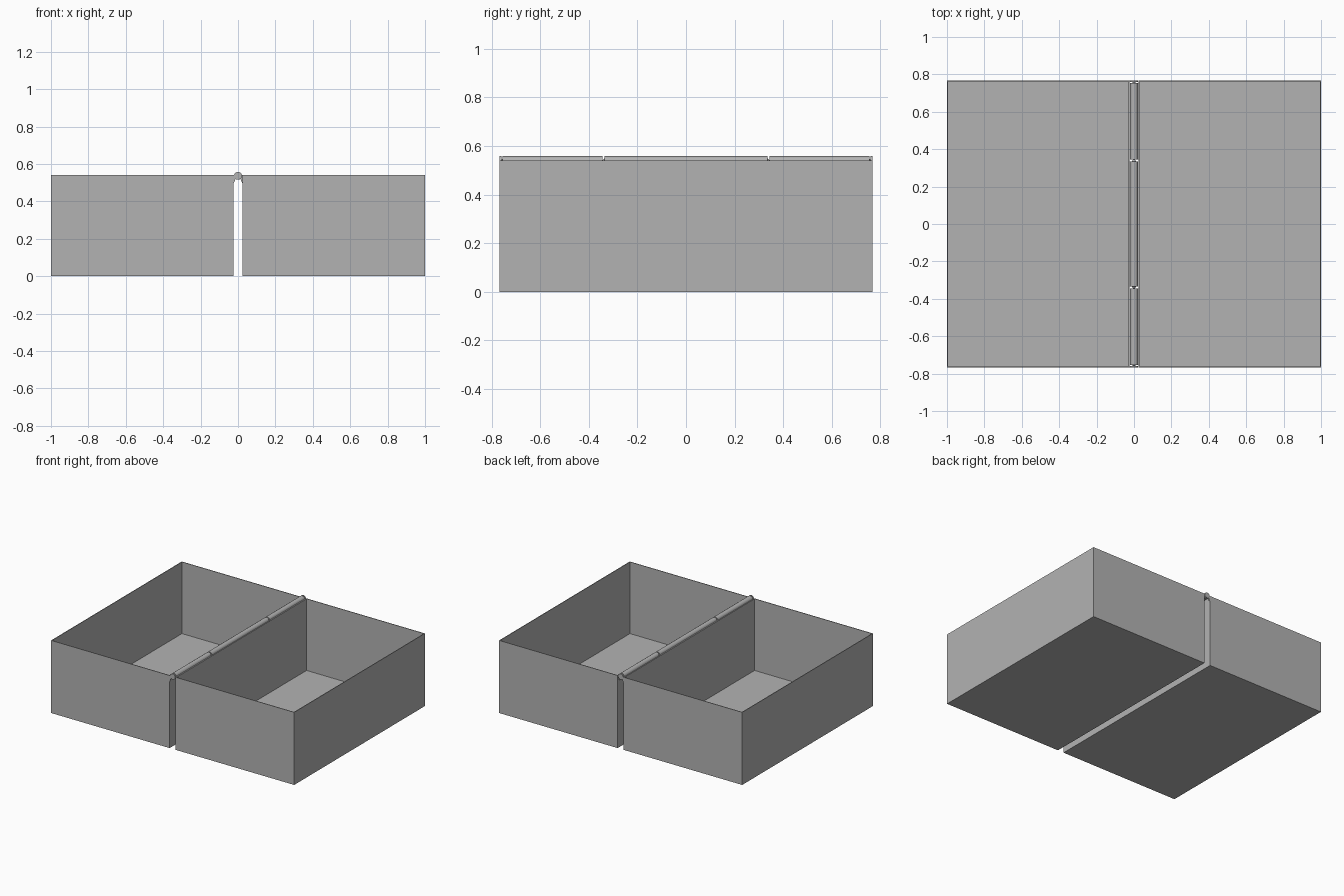
import bpy
import bmesh
from math import radians, sin, cos
from mathutils import Matrix

cube = bpy.data.objects.get("Cube")
if cube:
    bpy.data.objects.remove(cube, do_unlink=True)

DEPTH = 0.768      # half depth along y
HEIGHT = 0.54      # rim height
SLIT = 0.025       # half gap between the trays
WALL = 0.007
AXIS_Z, RADIUS = 0.537, 0.021

grey = bpy.data.materials.new("plain grey")
grey.use_nodes = True
grey.diffuse_color = (0.45, 0.45, 0.45, 1)
grey.node_tree.nodes["Principled BSDF"].inputs["Base Color"].default_value = (0.45, 0.45, 0.45, 1)


def finish(name, bm, smooth=False):
    bmesh.ops.recalc_face_normals(bm, faces=bm.faces)
    mesh = bpy.data.meshes.new(name)
    bm.to_mesh(mesh)
    bm.free()
    mesh.materials.append(grey)
    obj = bpy.data.objects.new(name, mesh)
    bpy.context.collection.objects.link(obj)
    if smooth:
        bpy.ops.object.select_all(action='DESELECT')
        obj.select_set(True)
        bpy.context.view_layer.objects.active = obj
        bpy.ops.object.shade_smooth_by_angle(angle=radians(30))
    return obj


def tray(name, side):
    """Open box: inset the top rim, then sink the middle to the floor."""
    bm = bmesh.new()
    bmesh.ops.create_cube(bm, size=1)
    width = 1 - SLIT
    bmesh.ops.scale(bm, vec=(width, 2 * DEPTH, HEIGHT), verts=bm.verts)
    bmesh.ops.translate(bm, vec=(side * (1 + SLIT) / 2, 0, HEIGHT / 2), verts=bm.verts)
    top = max(bm.faces, key=lambda f: f.calc_center_median().z)
    bmesh.ops.inset_region(bm, faces=[top], thickness=WALL)
    inner = bmesh.ops.extrude_face_region(bm, geom=[top])["geom"]
    if top.is_valid:
        bmesh.ops.delete(bm, geom=[top], context='FACES')
    sunk = [g for g in inner if isinstance(g, bmesh.types.BMVert)]
    bmesh.ops.translate(bm, vec=(0, 0, WALL - HEIGHT), verts=sunk)
    finish(name, bm)


def knuckle(name, side, y0, y1):
    """Round barrel with a sloped arm that meets one tray wall."""
    outline = [(-SLIT - 0.003, 0.485), (-SLIT - 0.003, HEIGHT)]
    for i in range(25):
        a = radians(172 - i * 12.5)
        outline.append((RADIUS * cos(a), AXIS_Z + RADIUS * sin(a)))
    bm = bmesh.new()
    face = bm.faces.new([bm.verts.new((-side * x, y0, z)) for x, z in outline])
    moved = bmesh.ops.extrude_face_region(bm, geom=[face])["geom"]
    bmesh.ops.translate(bm, vec=(0, y1 - y0, 0),
                        verts=[g for g in moved if isinstance(g, bmesh.types.BMVert)])
    finish(name, bm, True)


def pin(name, y, direction):
    """Conical pivot bridging the gap between knuckles."""
    bm = bmesh.new()
    bmesh.ops.create_cone(bm, cap_ends=True, segments=24, radius1=0.013,
                          radius2=0.003, depth=0.014)
    bmesh.ops.transform(bm, verts=bm.verts,
                        matrix=Matrix.Translation((0, y, AXIS_Z))
                        @ Matrix.Rotation(radians(-90 * direction), 4, 'X'))
    finish(name, bm, True)


tray("left_tray", 1)
tray("right_tray", -1)

# Hinge
knuckle("middle_knuckle", -1, -0.335, 0.335)
for label, s in (("front", -1), ("back", 1)):
    knuckle(label + "_knuckle", 1, s * 0.344, s * 0.754)
    knuckle(label + "_end_knuckle", -1, s * 0.76, s * DEPTH)
    pin(label + "_pivot", s * 0.34, s)
    pin(label + "_end_pivot", s * 0.757, s)
